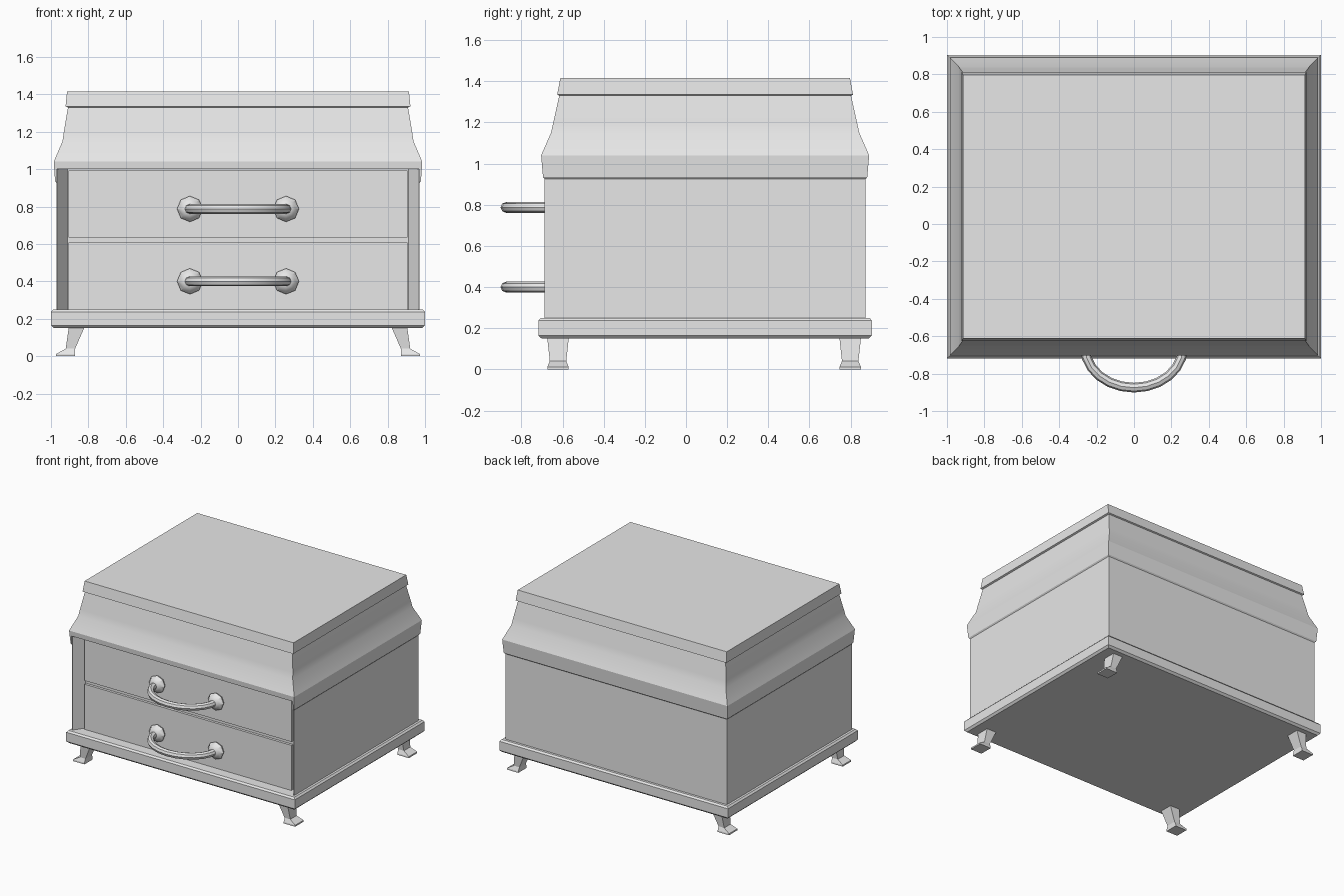
import bpy, bmesh, math
from mathutils import Matrix, Vector

if "Cube" in bpy.data.objects:
    bpy.data.objects.remove(bpy.data.objects["Cube"], do_unlink=True)

grey = bpy.data.materials.new("plain grey")
grey.use_nodes = True
grey.diffuse_color = (0.8, 0.8, 0.8, 1)
grey.node_tree.nodes["Principled BSDF"].inputs["Base Color"].default_value = (0.8, 0.8, 0.8, 1)

CY = 0.093          # depth centre of the case
DRAWER_Y = -0.625   # front plane of the drawers


def activate(ob):
    bpy.ops.object.select_all(action='DESELECT')
    ob.select_set(True)
    bpy.context.view_layer.objects.active = ob


def smooth(ob, degrees=30):
    activate(ob)
    bpy.ops.object.shade_smooth_by_angle(angle=math.radians(degrees))


def loft(name, rings):
    """Skin a stack of equal-length point rings and cap both ends."""
    bm = bmesh.new()
    loops = [[bm.verts.new(p) for p in ring] for ring in rings]
    n = len(loops[0])
    for a, b in zip(loops, loops[1:]):
        for i in range(n):
            j = (i + 1) % n
            bm.faces.new((a[i], a[j], b[j], b[i]))
    bm.faces.new(loops[0][::-1])
    bm.faces.new(loops[-1])
    bmesh.ops.recalc_face_normals(bm, faces=bm.faces)
    mesh = bpy.data.meshes.new(name)
    bm.to_mesh(mesh)
    bm.free()
    mesh.materials.append(grey)
    ob = bpy.data.objects.new(name, mesh)
    bpy.context.collection.objects.link(ob)
    return ob


def rect(cx, cy, hx, hy, z):
    return [(cx + sx * hx, cy + sy * hy, z)
            for sx, sy in ((-1, -1), (1, -1), (1, 1), (-1, 1))]


def stack(name, profile):
    """Rectangular moulding from (half width, half depth, height) steps."""
    return loft(name, [rect(0, CY, *step) for step in profile])


# Plinth with chamfered edges
stack("plinth", [(0.985, 0.795, 0.15), (1, 0.811, 0.165),
                 (1, 0.811, 0.237), (0.988, 0.799, 0.25)])

# Case body, rim and flared lid
case = stack("case", [
    (0.97, 0.78, 0.24), (0.97, 0.78, 0.925), (0.978, 0.788, 0.935),
    (0.985, 0.797, 1.04), (0.98, 0.792, 1.052), (0.938, 0.749, 1.15),
    (0.931, 0.738, 1.2), (0.909, 0.709, 1.33), (0.922, 0.719, 1.335),
    (0.914, 0.704, 1.415)])

# Front opening with splayed sides
opening = [(-0.968, -0.9), (0.968, -0.9), (0.968, -0.685),
           (0.912, -0.605), (-0.912, -0.605), (-0.968, -0.685)]
cutter = loft("opening_cutter", [[(x, y, z) for x, y in opening] for z in (0.245, 1.0)])
cutter.hide_render = True
cut = case.modifiers.new("opening", 'BOOLEAN')
cut.operation = 'DIFFERENCE'
cut.solver = 'EXACT'
cut.object = cutter
activate(case)
bpy.ops.object.modifier_apply(modifier=cut.name)
bpy.data.objects.remove(cutter, do_unlink=True)
smooth(case, 25)


def knob(name, x, z):
    """Eight-sided rosette turned around the depth axis."""
    rings = [[(x + r * math.cos(k * math.pi / 4), y, z + r * math.sin(k * math.pi / 4))
              for k in range(8)]
             for r, y in ((0.055, -0.62), (0.069, -0.645), (0.05, -0.672), (0.028, -0.685))]
    smooth(loft(name, rings), 35)


def handle(name, z):
    """Bowed round pull."""
    curve = bpy.data.curves.new(name, 'CURVE')
    curve.dimensions = '3D'
    curve.bevel_depth = 0.026
    curve.bevel_resolution = 2
    curve.use_fill_caps = True
    spline = curve.splines.new('POLY')
    steps = 12
    spline.points.add(steps)
    for i, p in enumerate(spline.points):
        a = math.pi * i / steps
        p.co = (-0.262 * math.cos(a), -0.66 - 0.215 * math.sin(a), z, 1)
    curve.materials.append(grey)
    ob = bpy.data.objects.new(name, curve)
    bpy.context.collection.objects.link(ob)
    activate(ob)
    bpy.ops.object.convert(target='MESH')
    smooth(bpy.context.object, 40)


# Drawers with pulls
for label, low, high, grip in (("lower", 0.245, 0.607, 0.4), ("upper", 0.635, 0.993, 0.787)):
    loft(label + "_drawer", [rect(0, DRAWER_Y + 0.05, 0.905, 0.05, z) for z in (low, high)])
    handle(label + "_handle", grip)
    for side, x in (("left", 0.257), ("right", -0.257)):
        knob(f"{label}_{side}_knob", x, grip)

# Splayed feet
foot = [(0.861, 0.043, 0.053, 0.16), (0.896, 0.025, 0.04, 0.04),
        (0.922, 0.05, 0.052, 0.012), (0.922, 0.05, 0.052, 0)]
for side, s in (("left", 1), ("right", -1)):
    for end, y in (("front", -0.622), ("back", 0.798)):
        loft(f"{end}_{side}_foot", [rect(s * x, y, hx, hy, z) for x, hx, hy, z in foot])
